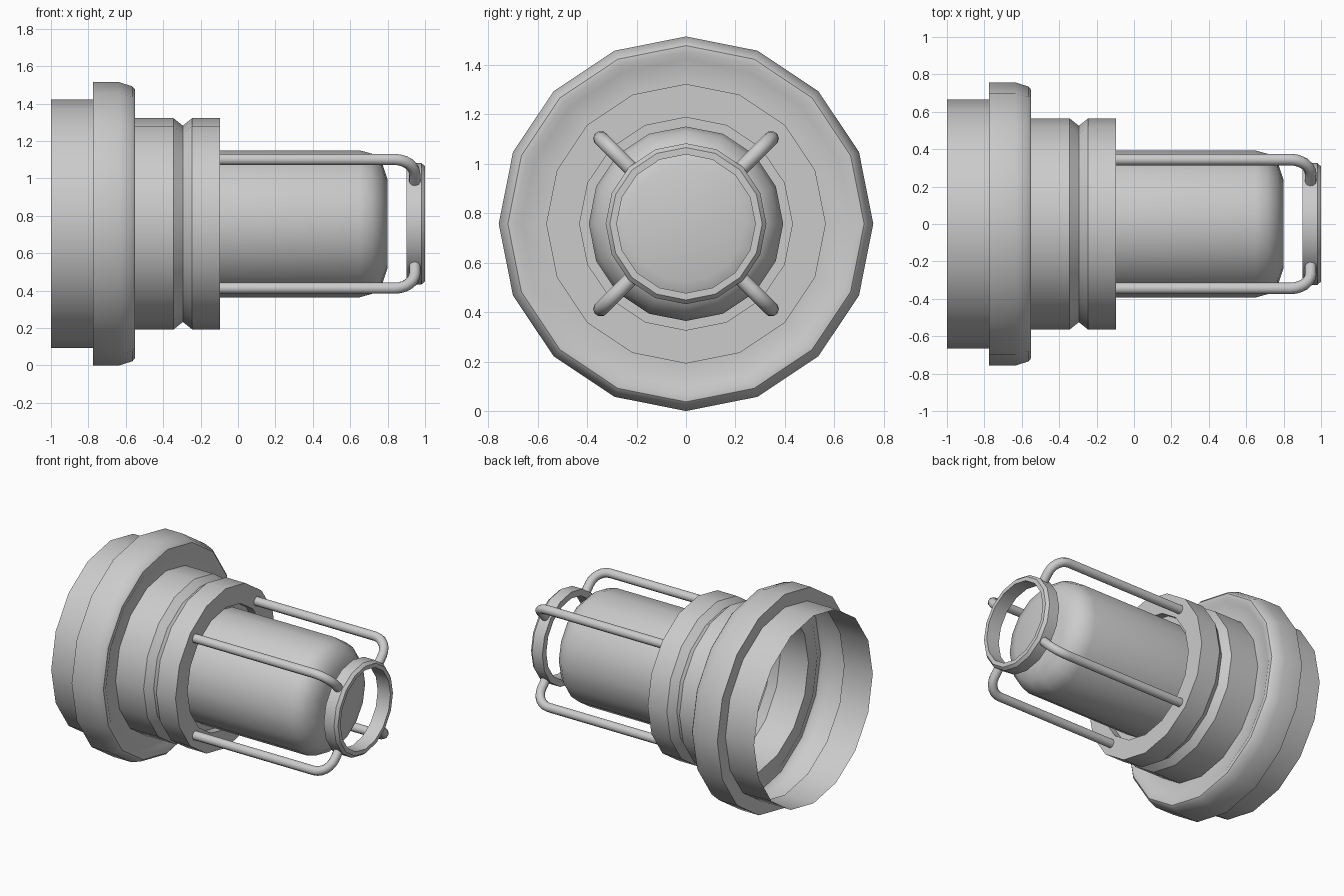
import bpy, bmesh
from math import sin, cos, pi, radians

if "Cube" in bpy.data.objects:
    bpy.data.objects.remove(bpy.data.objects["Cube"])

AXIS_Z = 0.757   # height of the lamp's horizontal axis
SIDES = 16


def smooth(ob, angle=32):
    bpy.ops.object.select_all(action='DESELECT')
    ob.select_set(True)
    bpy.context.view_layer.objects.active = ob
    bpy.ops.object.shade_smooth_by_angle(angle=radians(angle))


def lathe(name, profile, closed=False, cap_end=False):
    """Spin (x, radius) points around the x axis."""
    bm = bmesh.new()
    rings = []
    for x, r in profile:
        rings.append([bm.verts.new((x, r * cos(2 * pi * k / SIDES),
                                    AXIS_Z + r * sin(2 * pi * k / SIDES)))
                      for k in range(SIDES)])
    pairs = list(zip(rings, rings[1:]))
    if closed:
        pairs.append((rings[-1], rings[0]))
    for a, b in pairs:
        for j in range(SIDES):
            k = (j + 1) % SIDES
            bm.faces.new((a[j], a[k], b[k], b[j]))
    if cap_end:
        bm.faces.new(rings[-1])
    me = bpy.data.meshes.new(name)
    bm.to_mesh(me)
    bm.free()
    ob = bpy.data.objects.new(name, me)
    bpy.context.collection.objects.link(ob)
    smooth(ob)
    return ob


# Hollow housing: open base, flange with rolled lip, grooved collar, bulb recess
lathe("housing", [
    (-1.0, 0.665), (-0.775, 0.665), (-0.775, 0.757), (-0.635, 0.757),
    (-0.565, 0.735), (-0.552, 0.72), (-0.55, 0.695), (-0.565, 0.665),
    (-0.565, 0.565), (-0.345, 0.565), (-0.295, 0.525), (-0.245, 0.565),
    (-0.095, 0.565), (-0.095, 0.43), (-0.15, 0.43)], cap_end=True)

# Rounded glass bulb
lathe("bulb", [(-0.15, 0.393), (0.65, 0.393), (0.715, 0.375),
               (0.77, 0.325), (0.80, 0.235)], cap_end=True)

# Guard ring in front of the bulb
lathe("guard_ring", [(0.90, 0.325), (0.98, 0.325), (1.0, 0.308),
                     (1.0, 0.28), (0.90, 0.28)], closed=True)

# Four bent guard wires on the diagonals
RAD, BEND, TIP_X = 0.487, 0.11, 0.945
path = [(-0.13, RAD)]
for i in range(7):
    t = i / 6 * pi / 2
    path.append((TIP_X - BEND + BEND * sin(t), RAD - BEND + BEND * cos(t)))
path.append((TIP_X, 0.30))

for n in range(4):
    a = pi / 4 + n * pi / 2
    cu = bpy.data.curves.new(f"guard_wire_{n + 1}", 'CURVE')
    cu.dimensions = '3D'
    cu.bevel_depth = 0.031
    cu.bevel_resolution = 3
    cu.use_fill_caps = True
    sp = cu.splines.new('POLY')
    sp.points.add(len(path) - 1)
    for p, (x, r) in zip(sp.points, path):
        p.co = (x, r * cos(a), AXIS_Z + r * sin(a), 1)
    ob = bpy.data.objects.new(f"guard_wire_{n + 1}", cu)
    bpy.context.collection.objects.link(ob)
    bpy.ops.object.select_all(action='DESELECT')
    ob.select_set(True)
    bpy.context.view_layer.objects.active = ob
    bpy.ops.object.convert(target='MESH')
    smooth(bpy.context.view_layer.objects.active, 50)
